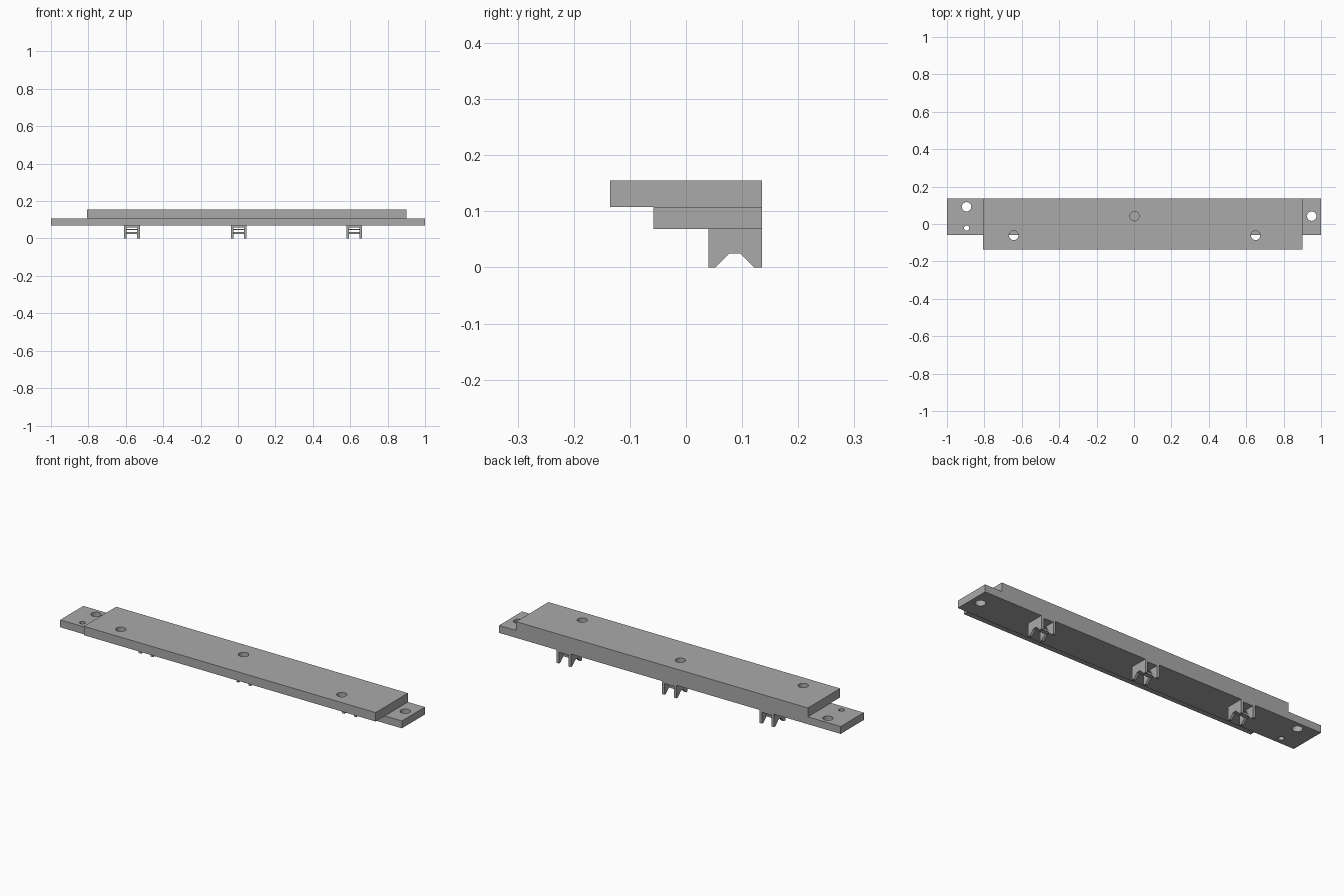
import bpy, bmesh, math

cube = bpy.data.objects.get("Cube")
if cube:
    bpy.data.objects.remove(cube)

grey = bpy.data.materials.new("mid_grey")
grey.use_nodes = True
grey.diffuse_color = (0.40, 0.40, 0.40, 1)
grey.node_tree.nodes["Principled BSDF"].inputs["Base Color"].default_value = (0.40, 0.40, 0.40, 1)


def add_object(name, bm):
    bmesh.ops.recalc_face_normals(bm, faces=bm.faces)
    mesh = bpy.data.meshes.new(name)
    bm.to_mesh(mesh)
    bm.free()
    mesh.materials.append(grey)
    obj = bpy.data.objects.new(name, mesh)
    bpy.context.collection.objects.link(obj)
    return obj


def add_box(bm, x, y, z):
    verts = bmesh.ops.create_cube(bm, size=1)["verts"]
    for v in verts:
        v.co = [lo + (c + 0.5) * (hi - lo) for c, (lo, hi) in zip(v.co, (x, y, z))]


def add_extrusion(bm, profile, x0, x1):
    # extrude a (y, z) profile along x
    face = bm.faces.new([bm.verts.new((x0, y, z)) for y, z in profile])
    new = bmesh.ops.extrude_face_region(bm, geom=[face])["geom"]
    for v in new:
        if isinstance(v, bmesh.types.BMVert):
            v.co.x = x1


def plate(name, x, y, z, holes):
    bm = bmesh.new()
    add_box(bm, x, y, z)
    obj = add_object(name, bm)
    # drill all the holes with one hidden cutter
    bm = bmesh.new()
    for hx, hy, r in holes:
        pins = bmesh.ops.create_cone(bm, cap_ends=True, segments=32, radius1=r, radius2=r, depth=0.2)
        bmesh.ops.translate(bm, verts=pins["verts"], vec=(hx, hy, sum(z) / 2))
    cutter = add_object(name + "_hole_cutter", bm)
    mod = obj.modifiers.new("holes", 'BOOLEAN')
    mod.operation = 'DIFFERENCE'
    mod.solver = 'EXACT'
    mod.object = cutter
    bpy.context.view_layer.objects.active = obj
    bpy.ops.object.modifier_apply(modifier=mod.name)
    bpy.data.objects.remove(cutter)
    bpy.ops.object.select_all(action='DESELECT')
    obj.select_set(True)
    bpy.ops.object.shade_smooth_by_angle(angle=math.radians(30))


# Stacked plates, flush at the back
plate("lower_plate", (-1, 1), (-0.058, 0.135), (0.069, 0.108),
      [(-0.895, 0.092, 0.025), (-0.895, -0.022, 0.014), (0.95, 0.042, 0.025)])
plate("upper_plate", (-0.808, 0.90), (-0.135, 0.135), (0.108, 0.155),
      [(-0.643, -0.061, 0.025), (0.65, -0.061, 0.025), (0.003, 0.042, 0.025)])

# Notched clips under the lower plate
WALL = [(0.04, 0.069), (0.04, 0), (0.052, 0), (0.077, 0.025),
        (0.097, 0.025), (0.122, 0), (0.135, 0), (0.135, 0.069)]
for label, cx in (("right", -0.567), ("middle", 0.004), ("left", 0.622)):
    bm = bmesh.new()
    for s in (-1, 1):
        add_extrusion(bm, WALL, cx + s * 0.042, cx + s * 0.028)
    # top web and cross bar joining the two walls
    add_box(bm, (cx - 0.028, cx + 0.028), (0.04, 0.135), (0.060, 0.069))
    add_box(bm, (cx - 0.028, cx + 0.028), (0.075, 0.099), (0.025, 0.036))
    add_box(bm, (cx - 0.028, cx + 0.028), (0.082, 0.092), (0.045, 0.050))
    add_object(label + "_clip", bm)
